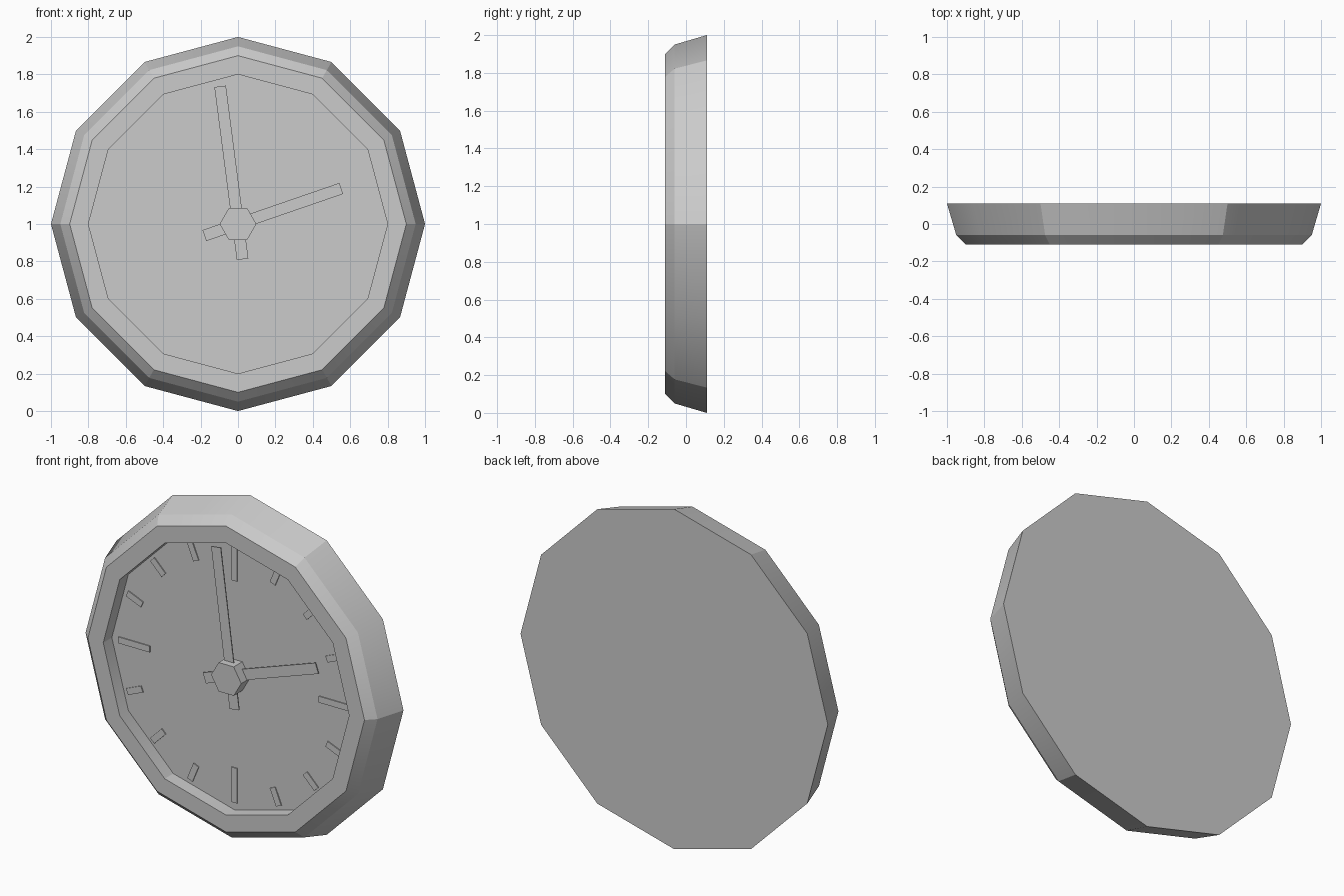
import bpy
import bmesh
from math import cos, sin, radians

cube = bpy.data.objects.get("Cube")
if cube:
    bpy.data.objects.remove(cube, do_unlink=True)

# One flat grey for everything
grey = bpy.data.materials.new("plain grey")
grey.use_nodes = True
colour = (0.6, 0.6, 0.6, 1)
grey.diffuse_color = colour
grey.node_tree.nodes["Principled BSDF"].inputs["Base Color"].default_value = colour


def finish(name, bm):
    bmesh.ops.recalc_face_normals(bm, faces=bm.faces[:])
    mesh = bpy.data.meshes.new(name)
    bm.to_mesh(mesh)
    bm.free()
    mesh.materials.append(grey)
    obj = bpy.data.objects.new(name, mesh)
    bpy.context.collection.objects.link(obj)
    return obj


def turned(name, profile, sides, soft=False):
    """Turn (radius, y) points round the clock axis and cap both ends."""
    bm = bmesh.new()
    rings = []
    for r, y in profile:
        angles = [radians(360 * i / sides) for i in range(sides)]
        rings.append([bm.verts.new((r * cos(a), y, 1 + r * sin(a))) for a in angles])
    soft_edges = []
    for a, b in zip(rings, rings[1:]):
        for i in range(sides):
            j = (i + 1) % sides
            face = bm.faces.new((a[i], a[j], b[j], b[i]))
            face.smooth = soft
            if i % 2:
                soft_edges.append((a[i], b[i]))
    bm.faces.new(rings[0])
    bm.faces.new(rings[-1])
    # Facets blend in pairs; every other edge stays crisp
    for edge in bm.edges:
        edge.smooth = False
    if soft:
        for pair in soft_edges:
            bm.edges.get(pair).smooth = True
    return finish(name, bm)


def bar(name, angle, start, end, width, front, back):
    """Thin plate lying along a radius, between two distances from the centre."""
    a = radians(angle)
    bm = bmesh.new()
    bmesh.ops.create_cube(bm, size=1)
    for v in bm.verts:
        along = end if v.co.x > 0 else start
        across = v.co.z * width
        y = front if v.co.y < 0 else back
        v.co = (along * cos(a) - across * sin(a), y,
                1 + along * sin(a) + across * cos(a))
    return finish(name, bm)


# Case: flat back, flared side, chamfer, front ring and recessed dial
turned("clock_case", [(1, 0.11), (0.95, -0.06), (0.9, -0.11),
                      (0.8, -0.11), (0.8, -0.03)], 12, soft=True)

# Dial marks, longer on the four quarters
for i in range(16):
    inner = 0.65 if i % 4 else 0.55
    bar(f"dial_mark_{i + 1}", i * 22.5, inner, 0.755, 0.037, -0.036, -0.03)

# Hands with short tails
bar("hour_hand", 19, -0.19, 0.584, 0.062, -0.056, -0.05)
bar("minute_hand", 97.4, -0.19, 0.742, 0.062, -0.069, -0.063)

# Six-sided hub
turned("hand_hub", [(0.098, -0.03), (0.098, -0.11)], 6)
